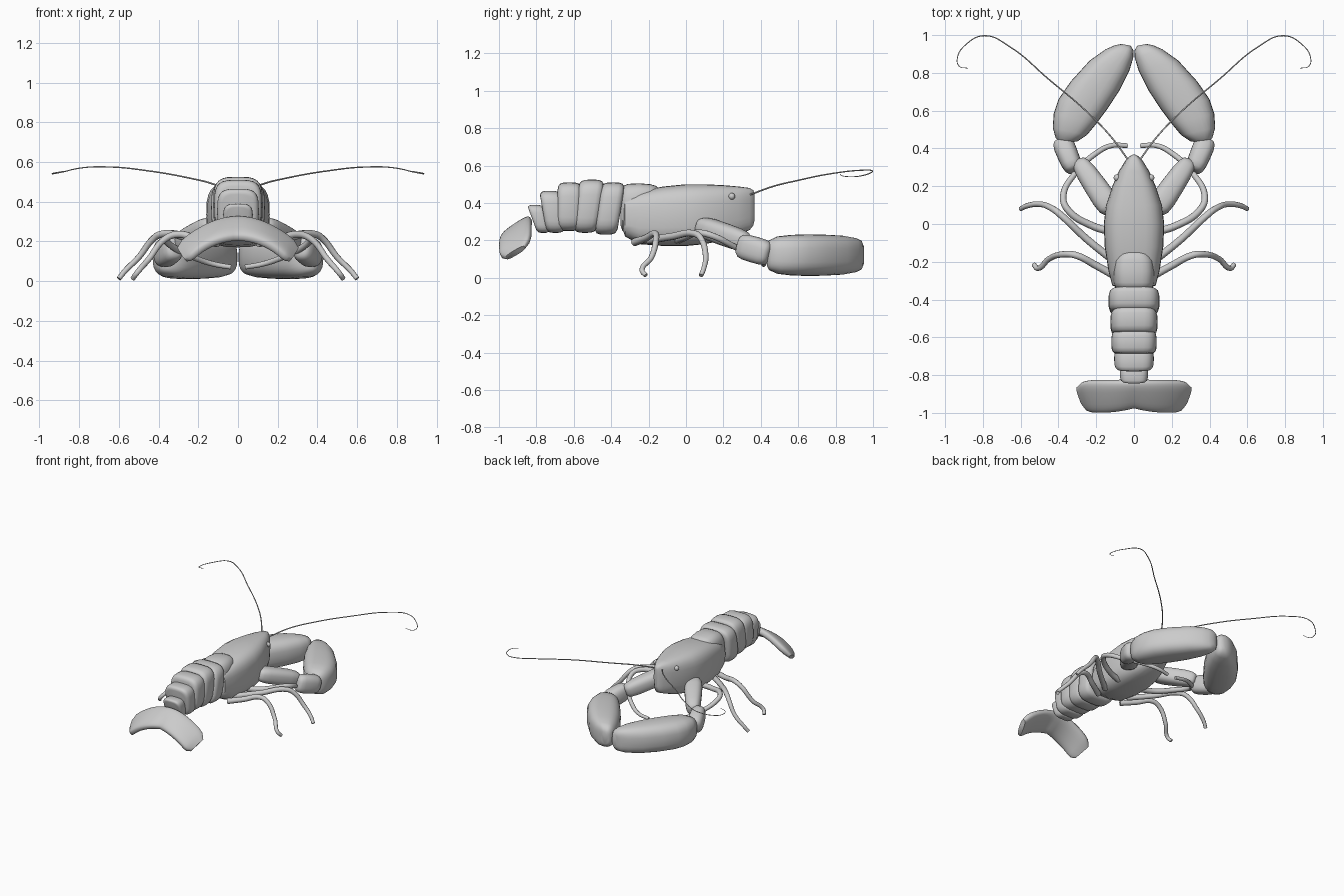
import bpy, bmesh, math
from mathutils import Vector as V

if "Cube" in bpy.data.objects:
    bpy.data.objects.remove(bpy.data.objects["Cube"])

shell = bpy.data.materials.new("shell_grey")
shell.use_nodes = True
shell.diffuse_color = (0.6, 0.6, 0.6, 1)
shell.node_tree.nodes["Principled BSDF"].inputs["Base Color"].default_value = (0.6, 0.6, 0.6, 1)

SIDES = (("left", 1), ("right", -1))
# Rounded-end profile: position along the part, relative size
ROUND = ((0, .45), (.03, .7), (.1, .88), (.25, .98), (.5, 1), (.75, .98), (.9, .88), (.97, .7), (1, .45))


def finish(obj, angle=50):
    bpy.ops.object.select_all(action='DESELECT')
    obj.select_set(True)
    bpy.context.view_layer.objects.active = obj
    if obj.type == 'CURVE':
        bpy.ops.object.convert(target='MESH')
        obj = bpy.context.object
    bpy.ops.object.shade_smooth_by_angle(angle=math.radians(angle))
    return obj


def loft(name, rings, power=3.0, n=28):
    """Skin superellipse rings (centre, half-width vector, half-height vector)."""
    bm = bmesh.new()
    loops = []
    for c, a, b in rings:
        loop = []
        for i in range(n):
            t = 2 * math.pi * i / n
            u, v = math.cos(t), math.sin(t)
            p = V(c) + V(a) * math.copysign(abs(u) ** (2 / power), u) \
                + V(b) * math.copysign(abs(v) ** (2 / power), v)
            loop.append(bm.verts.new(p))
        loops.append(loop)
    for l0, l1 in zip(loops, loops[1:]):
        for i in range(n):
            j = (i + 1) % n
            bm.faces.new((l0[i], l0[j], l1[j], l1[i]))
    bm.faces.new(loops[0])
    bm.faces.new(loops[-1])
    bmesh.ops.recalc_face_normals(bm, faces=bm.faces)
    mesh = bpy.data.meshes.new(name)
    bm.to_mesh(mesh)
    bm.free()
    mesh.materials.append(shell)
    obj = bpy.data.objects.new(name, mesh)
    bpy.context.collection.objects.link(obj)
    return finish(obj)


def hull(name, stations, power):
    """Loft along y from (y, half-width, bottom z, top z)."""
    loft(name, [((0, y, (lo + hi) / 2), (w, 0, 0), (0, 0, (hi - lo) / 2))
                for y, w, lo, hi in stations], power)


def limb(name, p0, p1, w0, w1, h):
    """Rounded straight limb piece between two points."""
    p0, p1 = V(p0), V(p1)
    axis = (p1 - p0).normalized()
    side = axis.cross(V((0, 0, 1))).normalized()
    up = side.cross(axis)
    loft(name, [(p0.lerp(p1, t), side * (w0 + (w1 - w0) * t) * s, up * h * s)
                for t, s in ROUND], 2.6)


def tube(name, points, radii, depth):
    """Smooth round tube through points."""
    cu = bpy.data.curves.new(name, 'CURVE')
    cu.dimensions = '3D'
    cu.bevel_depth = depth
    cu.bevel_resolution = 3
    cu.use_fill_caps = True
    cu.resolution_u = 8
    sp = cu.splines.new('BEZIER')
    sp.bezier_points.add(len(points) - 1)
    for bp, p, r in zip(sp.bezier_points, points, radii):
        bp.co = p
        bp.radius = r
        bp.handle_left_type = bp.handle_right_type = 'AUTO'
    cu.materials.append(shell)
    obj = bpy.data.objects.new(name, cu)
    bpy.context.collection.objects.link(obj)
    finish(obj)


# Body shell and the raised plate behind it
hull("carapace", [
    (-.34, .08, .26, .41), (-.325, .115, .22, .44), (-.25, .135, .18, .465),
    (-.12, .155, .17, .488), (0, .16, .17, .5), (.1, .148, .18, .5),
    (.2, .115, .2, .495), (.28, .08, .23, .488), (.34, .043, .255, .48),
    (.36, .022, .28, .468), (.367, .008, .31, .45)], 3.2)
hull("back_plate", [
    (-.35, .075, .28, .46), (-.34, .098, .25, .49), (-.31, .107, .24, .502),
    (-.25, .108, .27, .505), (-.19, .1, .3, .5), (-.16, .08, .32, .491),
    (-.145, .045, .36, .478)], 3.2)

# Overlapping tail segments: top front/back, bottom front/back, top z, bottom z, half-width
SEGMENTS = (
    (-.325, -.45, -.37, -.49, .51, .23, .135),
    (-.435, -.57, -.48, -.60, .525, .24, .125),
    (-.56, -.685, -.57, -.69, .51, .25, .12),
    (-.67, -.785, -.65, -.745, .465, .24, .105),
    (-.765, -.85, -.73, -.795, .39, .24, .075))
for k, (tf, tb, bf, bb, zt, zb, w) in enumerate(SEGMENTS):
    rings = []
    for t, s in ROUND:
        s = .55 + .45 * s
        top = V((0, tf + (tb - tf) * t, zt))
        bot = V((0, bf + (bb - bf) * t, zb))
        rings.append(((top + bot) / 2, (w * s, 0, 0), (top - bot) / 2 * s))
    loft(f"tail_segment_{k + 1}", rings, 3.6)

# Arched tail fan, swept from side to side
fan = []
for i in range(25):
    x = -.282 + .564 * i / 24
    e = abs(x) / .282
    shrink = (1 - e ** 14 * .4)
    notch = .012 * (1 - min(1, e * 1.6)) ** 2
    along = V((.03 * e ** 6 * math.copysign(1, x), .084 - notch, .05)) * shrink
    normal = V((3.2 * x, -.5, 1)).normalized() * .03 * shrink
    fan.append(((x, -.912 + notch, .265 - 1.65 * x * x), along, normal))
loft("tail_fan", fan, 3)

# Claw outline: inner x, y, outer x, y, half-height
CLAW = (
    (.345, .432, .395, .435, .06), (.30, .437, .415, .455, .08),
    (.25, .47, .43, .51, .1), (.2, .53, .425, .585, .108),
    (.14, .61, .4, .66, .111), (.075, .71, .335, .755, .11),
    (.025, .81, .235, .865, .104), (.004, .88, .15, .925, .092),
    (.003, .92, .1, .947, .078), (.018, .944, .065, .953, .05))

for side, s in SIDES:
    # Claw, wrist and arm
    loft(f"{side}_claw", [((s * (ix + ox) / 2, (iy + oy) / 2, .121),
                           (s * (ox - ix) / 2, (oy - iy) / 2, 0), (0, 0, h))
                          for ix, iy, ox, oy, h in CLAW], 2.8)
    limb(f"{side}_wrist", (s * .315, .28, .175), (s * .385, .45, .125), .052, .06, .07)
    limb(f"{side}_arm", (s * .115, .07, .28), (s * .295, .335, .185), .07, .052, .06)

    # Walking legs: front pair curls forward, the others reach the ground
    legs = {
        "front": ((.1, -.045, .2), (.22, -.01, .215), (.35, .075, .24), (.375, .14, .225),
                  (.31, .27, .16), (.2, .375, .11), (.12, .415, .085), (.035, .415, .07)),
        "middle": ((.1, -.2, .2), (.25, -.08, .22), (.39, .05, .235), (.43, .08, .21),
                   (.5, .105, .12), (.57, .095, .05), (.6, .08, .012)),
        "rear": ((.1, -.275, .19), (.2, -.22, .21), (.31, -.165, .235), (.37, -.16, .21),
                 (.45, -.185, .11), (.51, -.235, .04), (.53, -.215, .012))}
    for pos, pts in legs.items():
        m = len(pts) - 1
        tube(f"{side}_{pos}_leg", [(s * x, y, z) for x, y, z in pts],
             [1.1 - .45 * i / m for i in range(m + 1)], .019)

    # Long curling feeler
    feeler = ((.035, .345, .445), (.12, .46, .487), (.25, .595, .52), (.45, .765, .555),
              (.66, .94, .575), (.79, .997, .57), (.89, .95, .548),
              (.935, .88, .54), (.925, .835, .545), (.88, .825, .553))
    tube(f"{side}_feeler", [(s * x, y, z) for x, y, z in feeler],
         [1.3 - .09 * i for i in range(10)], .0035)

    # Eye
    bpy.ops.mesh.primitive_uv_sphere_add(segments=16, ring_count=10, radius=.018,
                                         location=(s * .09, .245, .435))
    eye = bpy.context.object
    eye.name = f"{side}_eye"
    eye.data.materials.append(shell)
    finish(eye)
